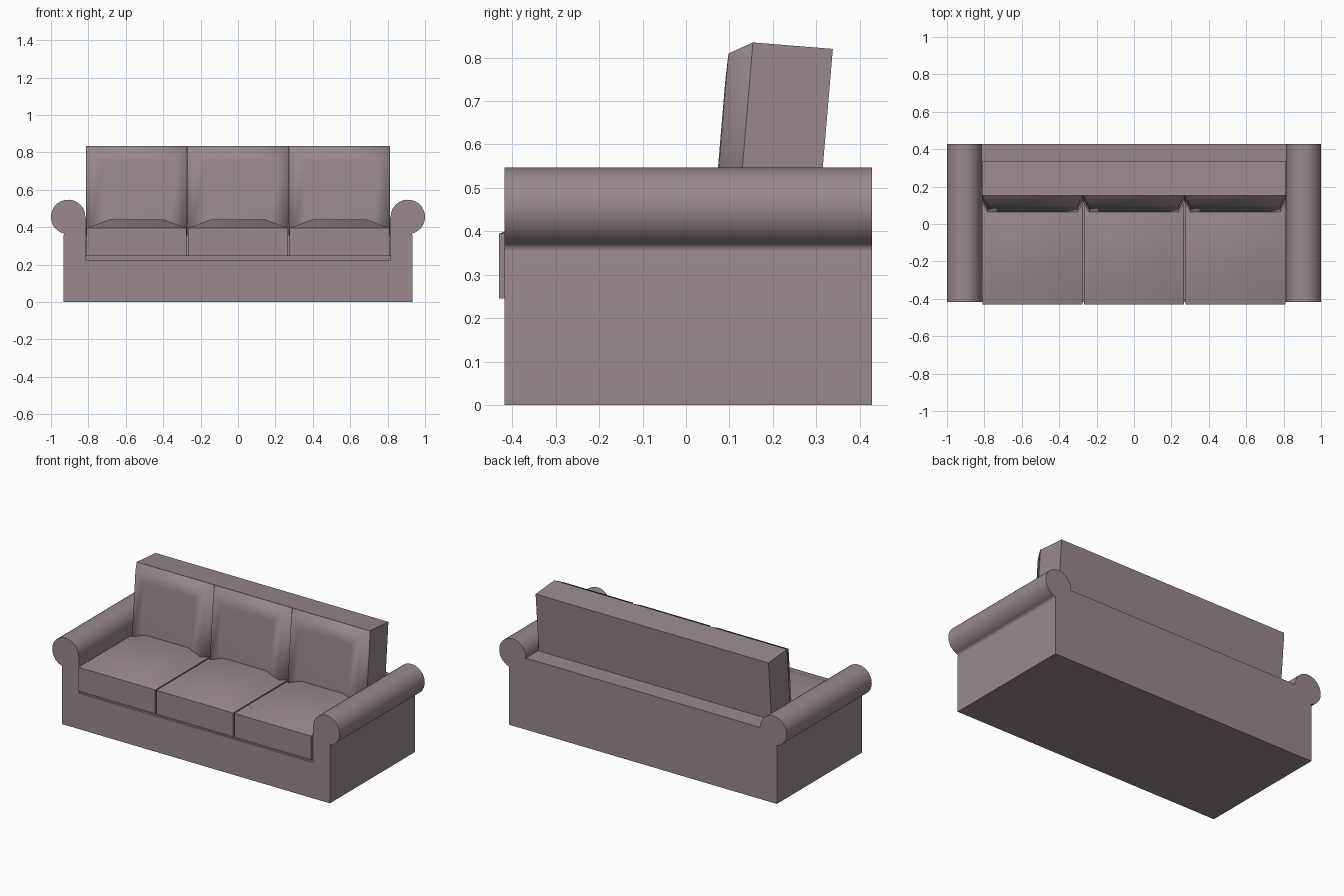
import bpy, bmesh, math
from mathutils import Vector

if "Cube" in bpy.data.objects:
    bpy.data.objects.remove(bpy.data.objects["Cube"])

fabric = bpy.data.materials.new("mauve grey fabric")
fabric.diffuse_color = (0.31, 0.25, 0.26, 1)
fabric.use_nodes = True
fabric.node_tree.nodes["Principled BSDF"].inputs["Base Color"].default_value = fabric.diffuse_color


def finish(name, bm):
    bmesh.ops.recalc_face_normals(bm, faces=bm.faces)
    me = bpy.data.meshes.new(name)
    bm.to_mesh(me)
    bm.free()
    me.materials.append(fabric)
    ob = bpy.data.objects.new(name, me)
    bpy.context.collection.objects.link(ob)
    return ob


def loft(name, rings, sharp_rings=(), smooth=True):
    """Skin a stack of matching rings and cap both ends."""
    bm = bmesh.new()
    loops = [[bm.verts.new(p) for p in ring] for ring in rings]
    n = len(rings[0])
    for a, b in zip(loops, loops[1:]):
        for i in range(n):
            j = (i + 1) % n
            bm.faces.new((a[i], a[j], b[j], b[i]))
    bm.faces.new(loops[0])
    bm.faces.new(loops[-1])
    for f in bm.faces:
        f.smooth = smooth
    for r in sharp_rings:
        for i in range(n):
            bm.edges.get((loops[r][i], loops[r][(i + 1) % n])).smooth = False
    return finish(name, bm)


def box(name, x0, x1, y0, y1, z0, z1):
    ring = [(x0, y0), (x1, y0), (x1, y1), (x0, y1)]
    return loft(name, [[(x, y, z) for x, y in ring] for z in (z0, z1)], smooth=False)


FRONT, BACK, INNER = -0.418, 0.428, 0.815

# Base, recessed platform under the cushions, and low rear wall
box("base", -INNER, INNER, FRONT, BACK, 0, 0.225)
box("seat_platform", -INNER, INNER, -0.405, 0.2, 0.22, 0.25)
box("rear_wall", -INNER, INNER, 0.2, BACK, 0.22, 0.45)

# Rolled arms: straight panel with a round scroll on top
cx, cz, r = 0.908, 0.455, 0.092
profile = [(INNER, 0), (INNER, 0.44)]
for i in range(25):
    a = math.radians(180 - i * (256 / 24))
    profile.append((cx + r * math.cos(a), cz + r * math.sin(a)))
profile += [(0.932, 0.355), (0.932, 0)]
for side, label in ((-1, "left_arm"), (1, "right_arm")):
    arm = loft(label, [[(side * x, y, z) for x, z in profile] for y in (FRONT, BACK)],
               sharp_rings=(0, 1))
    for e in arm.data.edges:
        pts = [arm.data.vertices[v].co for v in e.vertices]
        if all(p.z < 0.01 for p in pts) or all(abs(p.x) < INNER + 0.002 for p in pts):
            e.use_edge_sharp = True

# Tilted back frame
section = [(0.152, 0.835), (0.338, 0.82), (0.304, 0.42), (0.117, 0.42)]
loft("back_frame", [[(x, y, z) for y, z in section] for x in (-0.81, 0.81)], smooth=False)

# Cushions, three of each
down = Vector((0, -0.084, -1)).normalized()
out = Vector((0, -1, 0.084)).normalized()
top = Vector((0, 0.152, 0.835))
for k, label in ((-1, "left"), (0, "middle"), (1, "right")):
    c = k * 0.542

    # Seat cushion: straight sides and a domed top
    def seat_ring(inset, z):
        h = 0.267 - inset
        y0, y1 = -0.43 + inset, 0.2 - inset
        return [(c - h, y0, z), (c + h, y0, z), (c + h, y1, z), (c - h, y1, z)]

    seat = loft(label + "_seat_cushion",
                [seat_ring(0, 0.245), seat_ring(0, 0.395), seat_ring(0.12, 0.44)],
                sharp_rings=(0, 1))
    for e in seat.data.edges:  # vertical corners stay crisp
        a, b = (seat.data.vertices[v].co for v in e.vertices)
        if (a.xy - b.xy).length < 0.001:
            e.use_edge_sharp = True

    # Back cushion: bevelled pillow leaning on the frame
    def back_ring(inset, depth):
        h = 0.27 - inset
        return [Vector((c + sx * h, 0, 0)) + top + down * d + out * depth
                for sx, d in ((-1, inset), (1, inset), (1, 0.48 - inset), (-1, 0.48 - inset))]

    loft(label + "_back_cushion",
         [back_ring(0, -0.002), back_ring(0.03, 0.052), back_ring(0.09, 0.054)],
         sharp_rings=(0,))
